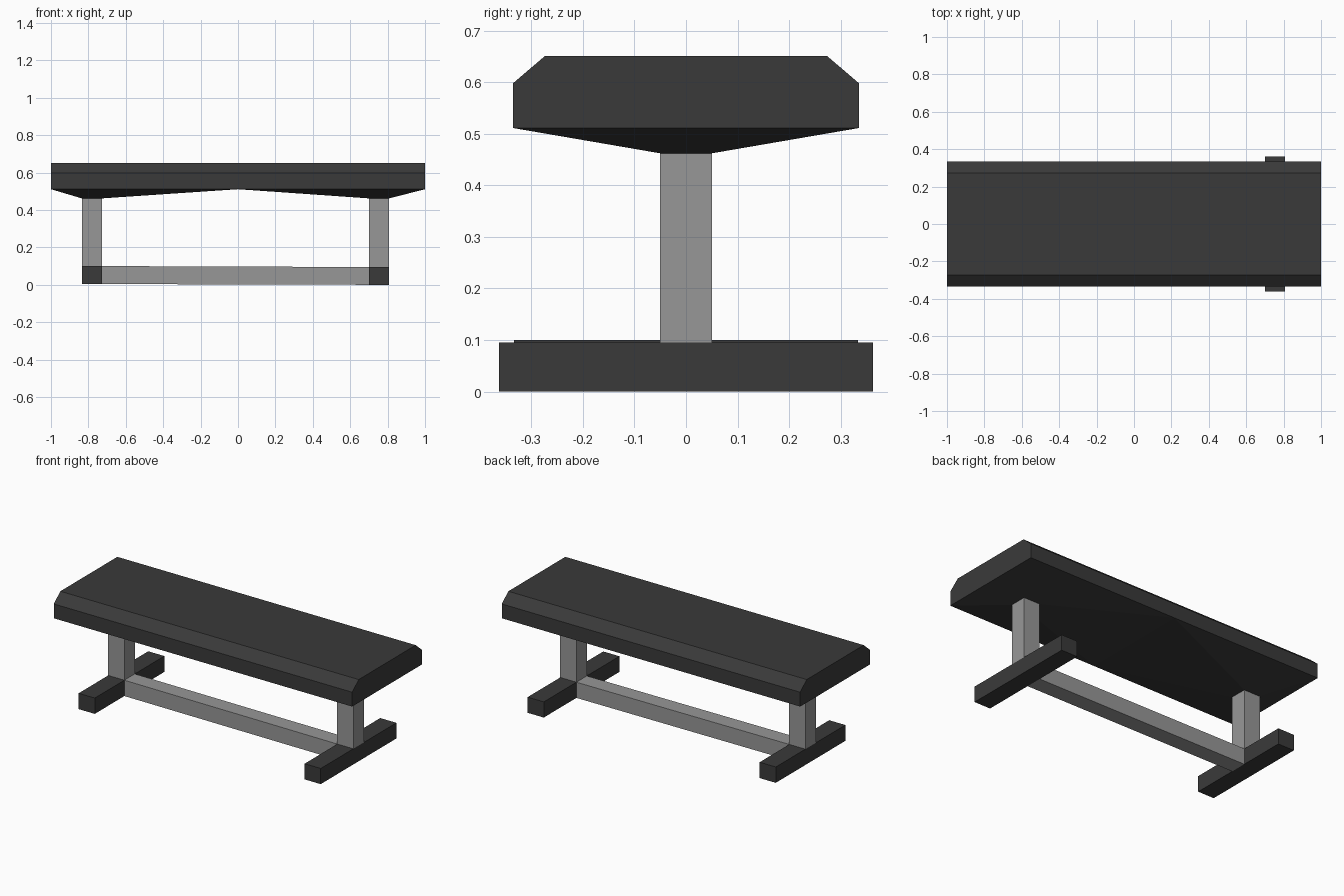
import bpy, bmesh

if "Cube" in bpy.data.objects:
    bpy.data.objects.remove(bpy.data.objects["Cube"])


def material(name, v):
    m = bpy.data.materials.new(name)
    m.diffuse_color = (v, v, v, 1)
    m.use_nodes = True
    m.node_tree.nodes["Principled BSDF"].inputs["Base Color"].default_value = m.diffuse_color
    return m


dark = material("dark_padding", 0.042)
steel = material("grey_frame", 0.31)


def finish(bm, name, mat):
    bmesh.ops.recalc_face_normals(bm, faces=bm.faces)
    me = bpy.data.meshes.new(name)
    bm.to_mesh(me)
    bm.free()
    me.materials.append(mat)
    ob = bpy.data.objects.new(name, me)
    bpy.context.collection.objects.link(ob)
    return ob


def beam(name, mat, x0, x1, y, z_left, z_right):
    """Box, symmetric in y, with its own z range at each x end."""
    bm = bmesh.new()
    ends = []
    for x, (lo, hi) in ((x0, z_left), (x1, z_right)):
        ends.append([bm.verts.new((x, a, b)) for a, b in
                     ((-y, lo), (y, lo), (y, hi), (-y, hi))])
    a, b = ends
    bm.faces.new(a)
    bm.faces.new(b)
    for i in range(4):
        j = (i + 1) % 4
        bm.faces.new((a[i], a[j], b[j], b[i]))
    return finish(bm, name, mat)


# x range, foot half length, foot z range for each support
supports = {"left": (-0.835, -0.727, 0.333, (0.004, 0.1)),
            "right": (0.70, 0.808, 0.362, (0.0, 0.095))}
POST_Y, POST_TOP, RIM = 0.05, 0.462, 0.511

# Seat pad: chamfered profile, underside of each half tapers to its post
bm = bmesh.new()
profile = [(-0.335, RIM), (-0.335, 0.598), (-0.273, 0.651),
           (0.273, 0.651), (0.335, 0.598), (0.335, RIM)]
left_end, right_end = [[bm.verts.new((x, y, z)) for y, z in profile]
                       for x in (-1, 1)]
mid = [bm.verts.new((0, y, RIM)) for y in (-0.335, 0.335)]
bm.faces.new(left_end)
bm.faces.new(right_end)
for i in range(5):
    loop = [left_end[i], left_end[i + 1], right_end[i + 1], right_end[i]]
    bm.faces.new(loop)
rims = {"left": (left_end[0], mid[0], mid[1], left_end[5]),
        "right": (mid[0], right_end[0], right_end[5], mid[1])}
for side, rim in rims.items():
    x0, x1 = supports[side][:2]
    cap = [bm.verts.new((x, y, POST_TOP)) for x, y in
           ((x0, -POST_Y), (x1, -POST_Y), (x1, POST_Y), (x0, POST_Y))]
    for i in range(4):
        j = (i + 1) % 4
        bm.faces.new((rim[i], rim[j], cap[j], cap[i]))
    bm.faces.new(cap)
finish(bm, "seat_pad", dark)

# Feet and posts
for side, (x0, x1, half, z) in supports.items():
    beam(side + "_foot", dark, x0, x1, half, z, z)
    post_z = (z[1], POST_TOP)
    beam(side + "_post", steel, x0, x1, POST_Y, post_z, post_z)

# Long bar joining the feet
beam("base_bar", steel, supports["left"][1], supports["right"][0], POST_Y,
     supports["left"][3], supports["right"][3])
